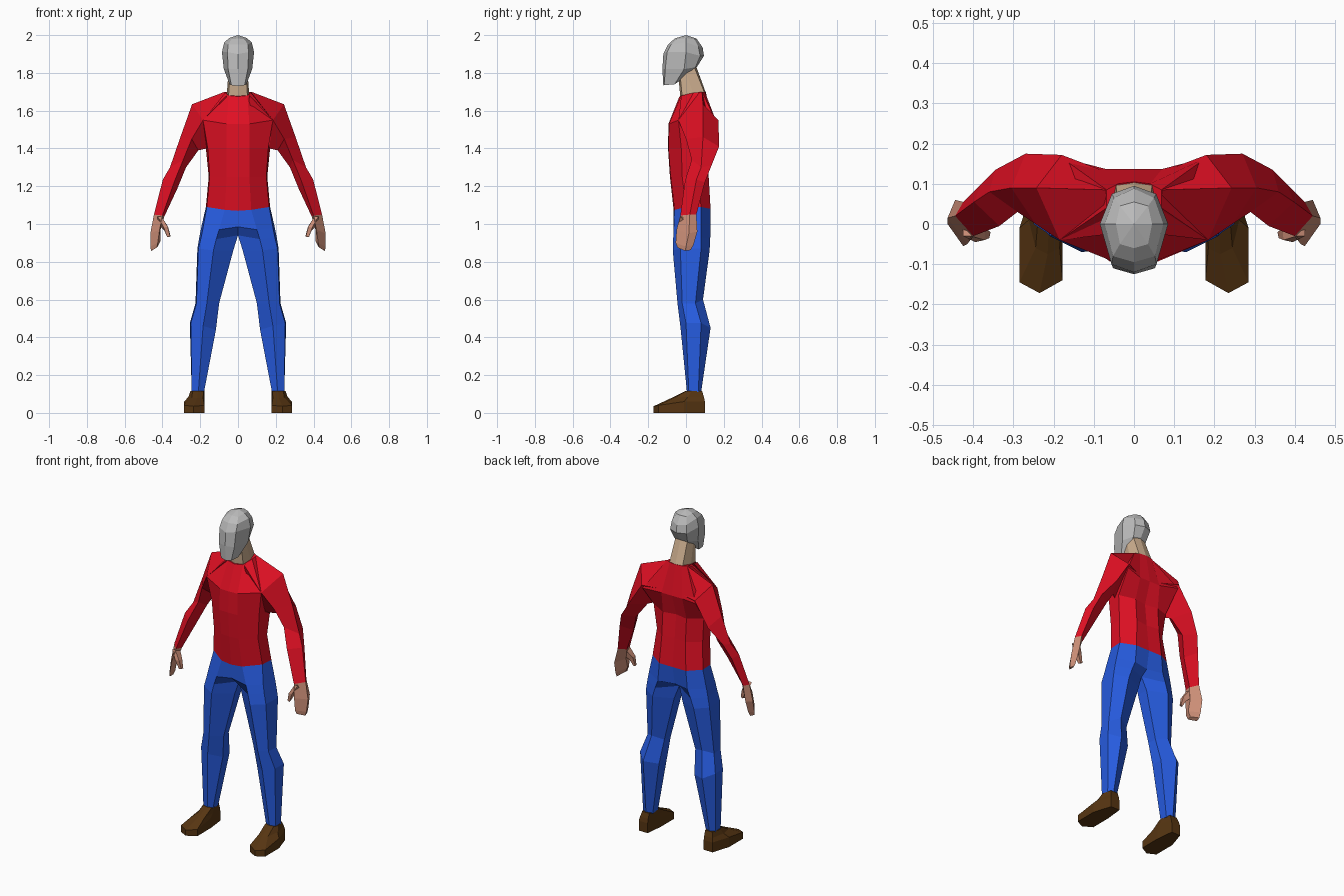
import bpy, bmesh


def material(name, rgb):
    m = bpy.data.materials.new(name)
    m.diffuse_color = (*rgb, 1)
    return m


RED = material("red_cloth", (0.75, 0.005, 0.017))
BLUE = material("blue_cloth", (0.02, 0.107, 0.75))
GREY = material("grey_mask", (0.50, 0.50, 0.50))
BROWN = material("brown_leather", (0.095, 0.036, 0.006))
NECK = material("pale_skin", (0.60, 0.42, 0.27))
HAND = material("tan_skin", (0.62, 0.28, 0.19))


def loft(name, rings, mat, apex=None):
    """Skin a stack of point rings and close both ends (apex = pointed top)."""
    bm = bmesh.new()
    rows = [[bm.verts.new(p) for p in ring] for ring in rings]
    n = len(rows[0])
    for a, b in zip(rows, rows[1:]):
        for i in range(n):
            j = (i + 1) % n
            bm.faces.new((a[i], a[j], b[j], b[i]))
    bm.faces.new(rows[0])
    if apex:
        tip = bm.verts.new(apex)
        for i in range(n):
            bm.faces.new((rows[-1][i], rows[-1][(i + 1) % n], tip))
    else:
        bm.faces.new(rows[-1])
    bmesh.ops.recalc_face_normals(bm, faces=bm.faces)
    me = bpy.data.meshes.new(name)
    bm.to_mesh(me)
    bm.free()
    me.materials.append(mat)
    ob = bpy.data.objects.new(name, me)
    bpy.context.collection.objects.link(ob)


def flip(points):
    return [(-x, y, z) for x, y, z in points]


def symmetric(name, halves, mat, apex=None):
    """Each half ring runs from front centre to back centre on +x."""
    loft(name, [h + flip(h[-2:0:-1]) for h in halves], mat, apex)


def pair(name, rings, mat):
    loft(name + "_left", rings, mat)
    loft(name + "_right", [flip(r) for r in rings], mat)


# Masked head
symmetric("head", [
    [(0, -.12, 1.73), (.035, -.115, 1.735), (.045, -.06, 1.74), (.035, -.03, 1.76), (0, -.02, 1.765)],
    [(0, -.125, 1.82), (.052, -.11, 1.82), (.075, -.01, 1.82), (.045, .05, 1.83), (0, .06, 1.835)],
    [(0, -.12, 1.90), (.056, -.10, 1.91), (.085, 0, 1.91), (.055, .075, 1.89), (0, .095, 1.89)],
    [(0, -.095, 1.95), (.052, -.08, 1.95), (.073, 0, 1.962), (.05, .065, 1.94), (0, .088, 1.935)],
    [(0, -.06, 1.982), (.035, -.05, 1.978), (.045, 0, 1.985), (.035, .045, 1.978), (0, .055, 1.982)],
], GREY, apex=(0, 0, 2.0))

# Neck
symmetric("neck", [
    [(0, -.03, 1.67), (.05, -.02, 1.67), (.06, .04, 1.68), (.045, .10, 1.69), (0, .105, 1.695)],
    [(0, -.04, 1.78), (.045, -.03, 1.78), (.05, 0, 1.81), (.04, .04, 1.84), (0, .05, 1.845)],
], NECK)

# Torso, from waist to collar
symmetric("torso", [
    [(0, -.065, 1.07), (.07, -.06, 1.075), (.165, 0, 1.09), (.17, .08, 1.09), (.09, .13, 1.08), (0, .13, 1.08)],
    [(0, -.085, 1.25), (.06, -.08, 1.25), (.15, -.02, 1.25), (.155, .06, 1.25), (.08, .12, 1.25), (0, .11, 1.25)],
    [(0, -.095, 1.40), (.06, -.093, 1.40), (.16, -.025, 1.40), (.17, .07, 1.40), (.08, .11, 1.39), (0, .095, 1.39)],
    [(0, -.093, 1.53), (.06, -.09, 1.53), (.185, -.04, 1.55), (.18, .165, 1.53), (.07, .137, 1.52), (0, .137, 1.52)],
    [(0, -.035, 1.675), (.05, -.025, 1.68), (.068, .04, 1.695), (.068, .085, 1.70), (.04, .10, 1.70), (0, .105, 1.70)],
], RED)

# Sleeves: ring order is outer, front, inner, back
wrist = [(.445, .02, 1.05), (.40, -.03, 1.045), (.39, .015, 1.04), (.425, .055, 1.05)]
pair("arm", [
    [(.07, .085, 1.70), (.06, -.025, 1.68), (.05, .03, 1.45), (.07, .13, 1.54)],
    [(.243, .09, 1.634), (.185, -.04, 1.55), (.165, .03, 1.40), (.18, .172, 1.55)],
    [(.305, .09, 1.46), (.245, 0, 1.45), (.21, .07, 1.39), (.27, .175, 1.41)],
    [(.36, .08, 1.30), (.29, .03, 1.34), (.275, .09, 1.30), (.345, .135, 1.31)],
    [(.398, .055, 1.235), (.335, -.005, 1.23), (.32, .05, 1.19), (.38, .10, 1.22)],
    wrist,
], RED)

# Hands and thumbs
pair("hand", [
    wrist,
    [(.464, .015, .95), (.415, -.05, .97), (.41, -.005, .97), (.445, .06, .96)],
    [(.464, 0, .88), (.425, -.055, .90), (.41, -.02, .91), (.45, .04, .89)],
    [(.46, -.005, .858), (.43, -.045, .875), (.425, -.02, .88), (.452, .025, .862)],
], HAND)
pair("thumb", [
    [(.425, -.03, 1.04), (.405, -.03, 1.04), (.40, .01, 1.03), (.425, .01, 1.0)],
    [(.395, -.045, .985), (.372, -.04, .985), (.37, -.012, .985), (.39, -.012, .965)],
    [(.375, -.035, .93), (.36, -.035, .935), (.357, -.02, .935), (.37, -.02, .93)],
], HAND)

# Trouser legs: front, outer front, outer back, back, inner back, inner front
pair("leg", [
    [(.07, -.06, 1.075), (.165, 0, 1.09), (.17, .08, 1.09), (.09, .13, 1.08), (0, .13, 1.08), (0, -.065, 1.07)],
    [(.10, -.065, .97), (.185, -.02, .98), (.195, .08, .98), (.10, .13, .97), (0, .11, .97), (0, -.06, .985)],
    [(.115, -.068, .92), (.195, -.025, .93), (.205, .08, .93), (.12, .128, .92), (0, .065, .94), (0, .01, .94)],
    [(.13, -.07, .86), (.21, -.03, .87), (.215, .08, .87), (.14, .125, .86), (.028, .075, .86), (.025, .005, .86)],
    [(.165, -.045, .58), (.22, -.02, .58), (.225, .05, .58), (.17, .09, .60), (.105, .06, .58), (.10, .005, .58)],
    [(.185, -.03, .46), (.25, 0, .475), (.255, .08, .475), (.20, .13, .45), (.12, .09, .44), (.117, .02, .44)],
    [(.21, .005, .11), (.245, .015, .11), (.245, .065, .11), (.215, .08, .11), (.18, .065, .11), (.18, .015, .11)],
], BLUE)

# Boots: toe, outer side, heel, inner side
sole = [(.235, -.172), (.285, -.145), (.285, -.01), (.25, .10), (.19, .10), (.178, -.01), (.178, -.14)]
upper_z = [.035, .04, .06, .06, .06, .06, .04]
pair("boot", [
    [(x, y, 0) for x, y in sole],
    [(x, y, z) for (x, y), z in zip(sole, upper_z)],
    [(.215, -.075, .08), (.245, -.06, .08), (.262, .01, .085), (.245, .095, .085),
     (.19, .095, .085), (.178, .01, .085), (.185, -.06, .08)],
    [(.212, -.005, .115), (.24, 0, .115), (.252, .03, .115), (.238, .085, .115),
     (.19, .085, .115), (.178, .03, .115), (.182, 0, .115)],
], BROWN)
